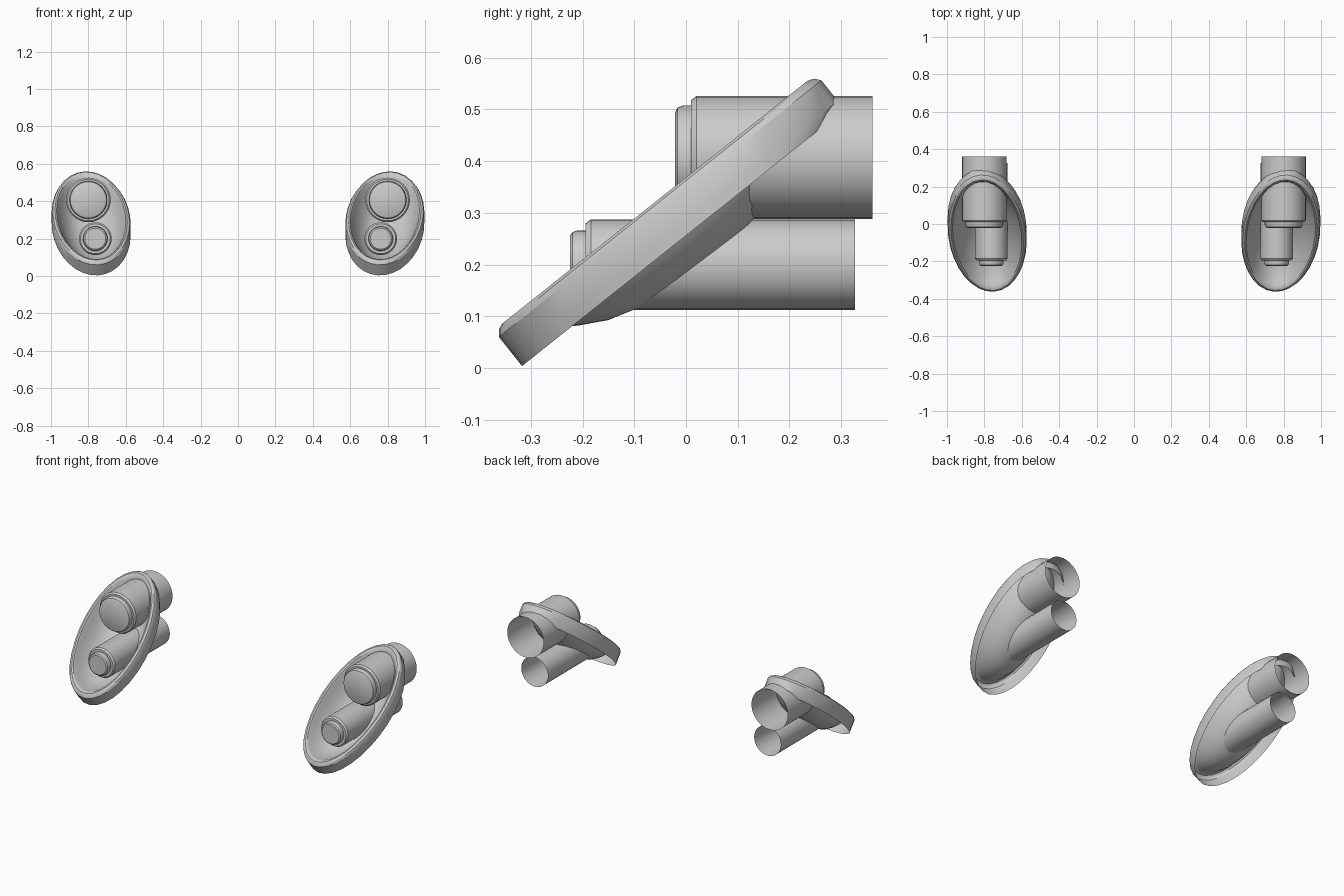
import bpy, bmesh, math
from mathutils import Vector

if "Cube" in bpy.data.objects:
    bpy.data.objects.remove(bpy.data.objects["Cube"])

grey = bpy.data.materials.new("light_grey")
grey.diffuse_color = (0.6, 0.6, 0.6, 1)
grey.use_nodes = True
grey.node_tree.nodes["Principled BSDF"].inputs["Base Color"].default_value = grey.diffuse_color


def loft(name, rings, cap_first=False, cap_last=False):
    """Skin a list of equal-sized point rings."""
    bm = bmesh.new()
    loops = [[bm.verts.new(p) for p in ring] for ring in rings]
    n = len(loops[0])
    for a, b in zip(loops, loops[1:]):
        for i in range(n):
            j = (i + 1) % n
            bm.faces.new((a[i], a[j], b[j], b[i]))
    if cap_first:
        bm.faces.new(loops[0])
    if cap_last:
        bm.faces.new(loops[-1])
    bmesh.ops.recalc_face_normals(bm, faces=bm.faces)
    me = bpy.data.meshes.new(name)
    bm.to_mesh(me)
    bm.free()
    me.materials.append(grey)
    ob = bpy.data.objects.new(name, me)
    bpy.context.collection.objects.link(ob)
    bpy.context.view_layer.objects.active = ob
    bpy.ops.object.select_all(action='DESELECT')
    ob.select_set(True)
    bpy.ops.object.shade_smooth_by_angle(angle=math.radians(30))
    return ob


# Tilted bezel plane: long axis, front normal and centre
TILT, ROLL = math.radians(38.5), 0.092
ALONG = Vector((0, math.cos(TILT), math.sin(TILT)))
NORMAL = Vector((0, -math.sin(TILT), math.cos(TILT)))
CENTRE = Vector((0.785, -0.060, 0.3208))
SIDE = Vector((1, 0, 0))


def oval(side, half_w, half_l, depth, top_trim=0.0, n=32):
    pts = []
    for i in range(n):
        t = 2 * math.pi * i / n
        u, v = half_w * math.cos(t), half_l * math.sin(t)
        x = u * math.cos(ROLL) + v * math.sin(ROLL)
        w = v * math.cos(ROLL) - u * math.sin(ROLL)
        w -= top_trim * max(0, math.sin(t)) ** 2
        p = CENTRE + SIDE * x + ALONG * w - NORMAL * depth
        p.x *= side
        pts.append(p)
    return pts


def barrel(name, side, x, z, profile, n=32):
    rings = [[(side * (x + r * math.cos(2 * math.pi * i / n)), y,
               z + r * math.sin(2 * math.pi * i / n)) for i in range(n)]
             for r, y in profile]
    loft(name, rings, cap_first=True)


for side, tag in ((1, "right"), (-1, "left")):
    # Bezel: open-backed wall, chamfered rim and rounded bowl
    rings = [oval(side, 0.209, 0.400, 0.088, 0.024),
             oval(side, 0.209, 0.400, 0.067),
             oval(side, 0.209, 0.400, 0.016),
             oval(side, 0.203, 0.391, 0.005),
             oval(side, 0.191, 0.379, 0.0),
             oval(side, 0.183, 0.368, 0.003),
             oval(side, 0.177, 0.356, 0.014)]
    for r in (0.97, 0.92, 0.85, 0.75, 0.6, 0.4, 0.2):
        rings.append(oval(side, 0.177 * r, 0.356 * r,
                          0.014 + 0.138 * (1 - r ** 3)))
    loft("bezel_" + tag, rings, cap_last=True)

    # Large upper lamp, open at the back
    barrel("upper_lamp_" + tag, side, 0.80, 0.407,
           [(0.088, -0.021), (0.097, -0.016), (0.101, -0.004), (0.101, 0.010),
            (0.111, 0.010), (0.119, 0.020), (0.119, 0.360)])
    # Small lower lamp, open at the back
    barrel("lower_lamp_" + tag, side, 0.763, 0.200,
           [(0.056, -0.224), (0.063, -0.219), (0.066, -0.210), (0.066, -0.194),
            (0.080, -0.194), (0.0875, -0.184), (0.0875, 0.327)])
